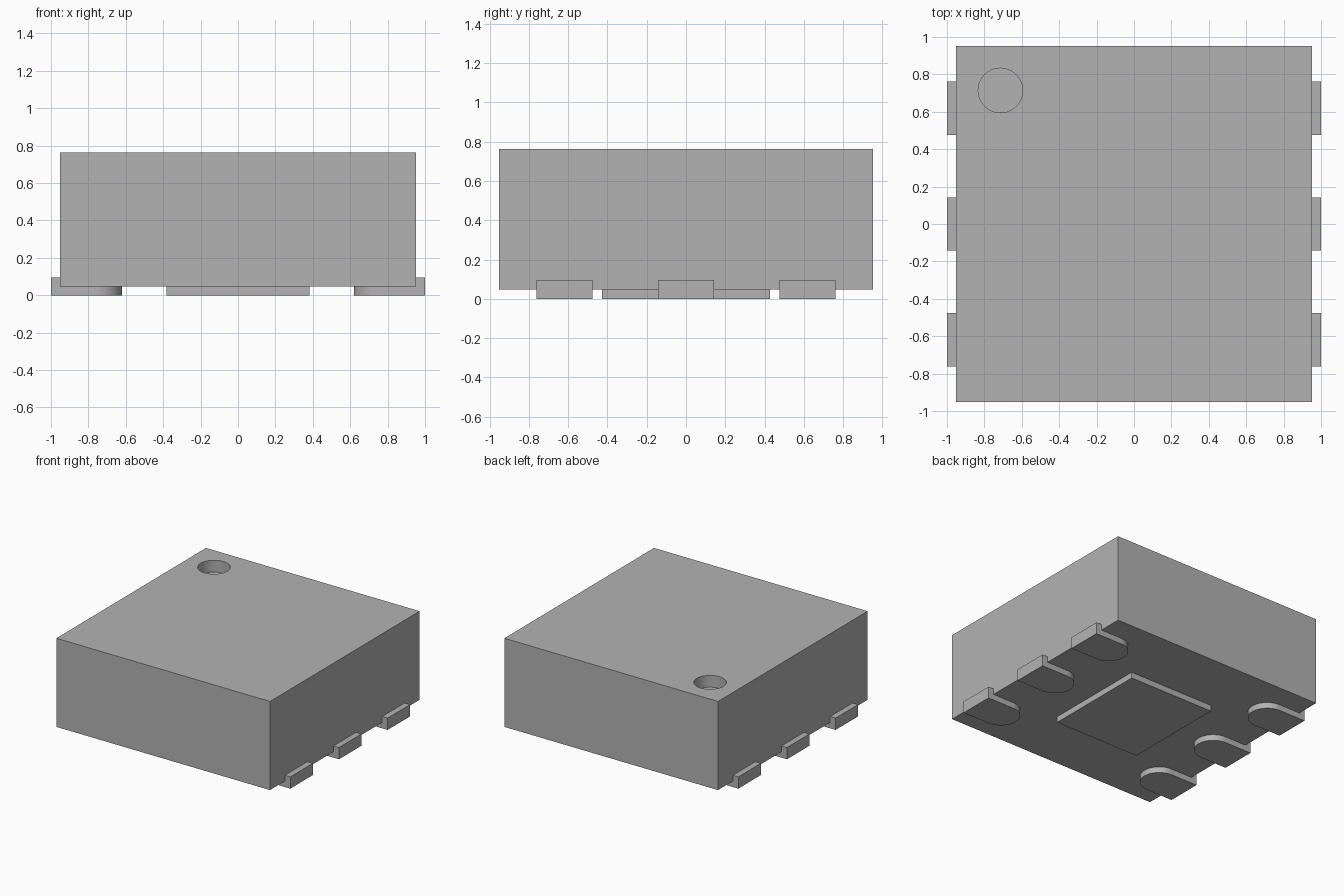
import bpy
import bmesh
from math import pi, sin, cos, radians

default = bpy.data.objects.get("Cube")
if default:
    bpy.data.objects.remove(default, do_unlink=True)

# One flat colour throughout
grey = bpy.data.materials.new("neutral_grey")
grey.use_nodes = True
colour = (0.45, 0.45, 0.45, 1)
grey.diffuse_color = colour
grey.node_tree.nodes["Principled BSDF"].inputs["Base Color"].default_value = colour

HALF_BODY = 0.952
STANDOFF = 0.048
TOP = 0.762
LEAD_HEIGHT = 0.095
LEAD_RADIUS = 0.143
LEAD_INNER = 0.619
PITCH = 0.619


def prism(name, outline, z0, z1):
    """Extrude a counter-clockwise outline from z0 to z1."""
    bm = bmesh.new()
    base = bm.faces.new([bm.verts.new((x, y, z0)) for x, y in outline])
    walls = bmesh.ops.extrude_face_region(bm, geom=[base], use_keep_orig=True)
    top = [v for v in walls["geom"] if isinstance(v, bmesh.types.BMVert)]
    bmesh.ops.translate(bm, verts=top, vec=(0, 0, z1 - z0))
    bmesh.ops.recalc_face_normals(bm, faces=bm.faces)
    mesh = bpy.data.meshes.new(name)
    bm.to_mesh(mesh)
    bm.free()
    mesh.materials.append(grey)
    obj = bpy.data.objects.new(name, mesh)
    bpy.context.collection.objects.link(obj)
    return obj


def rectangle(hx, hy):
    return [(-hx, -hy), (hx, -hy), (hx, hy), (-hx, hy)]


def arc(cx, cy, r, start, end, steps):
    return [(cx + r * cos(start + (end - start) * i / steps),
             cy + r * sin(start + (end - start) * i / steps))
            for i in range(steps + 1)]


def smooth(obj):
    bpy.ops.object.select_all(action="DESELECT")
    obj.select_set(True)
    bpy.context.view_layer.objects.active = obj
    bpy.ops.object.shade_smooth_by_angle(angle=radians(30))


# Body with a round orientation dimple in the top
body = prism("body", rectangle(HALF_BODY, HALF_BODY), STANDOFF, TOP)
cutter = prism("dimple_cutter", arc(-0.714, 0.714, 0.119, 0, 2 * pi, 64)[:-1],
               TOP - 0.095, TOP + 0.1)
cut = body.modifiers.new("dimple", "BOOLEAN")
cut.operation = "DIFFERENCE"
cut.solver = "EXACT"
cut.object = cutter
bpy.context.view_layer.objects.active = body
bpy.ops.object.modifier_apply(modifier=cut.name)
bpy.data.objects.remove(cutter, do_unlink=True)
smooth(body)

# Raised thermal pad underneath
prism("thermal_pad", rectangle(0.381, 0.428), 0, STANDOFF)

# Three round-ended leads on each side, set into the body
for side, label in ((1, "left"), (-1, "right")):
    for row, place in ((-1, "front"), (0, "middle"), (1, "back")):
        y = row * PITCH
        outline = [(1, y - LEAD_RADIUS), (1, y + LEAD_RADIUS)]
        outline += arc(LEAD_INNER + LEAD_RADIUS, y, LEAD_RADIUS,
                       pi / 2, 3 * pi / 2, 32)
        lead = prism(f"{label}_{place}_lead",
                     [(side * px, py) for px, py in outline], 0, LEAD_HEIGHT)
        smooth(lead)
